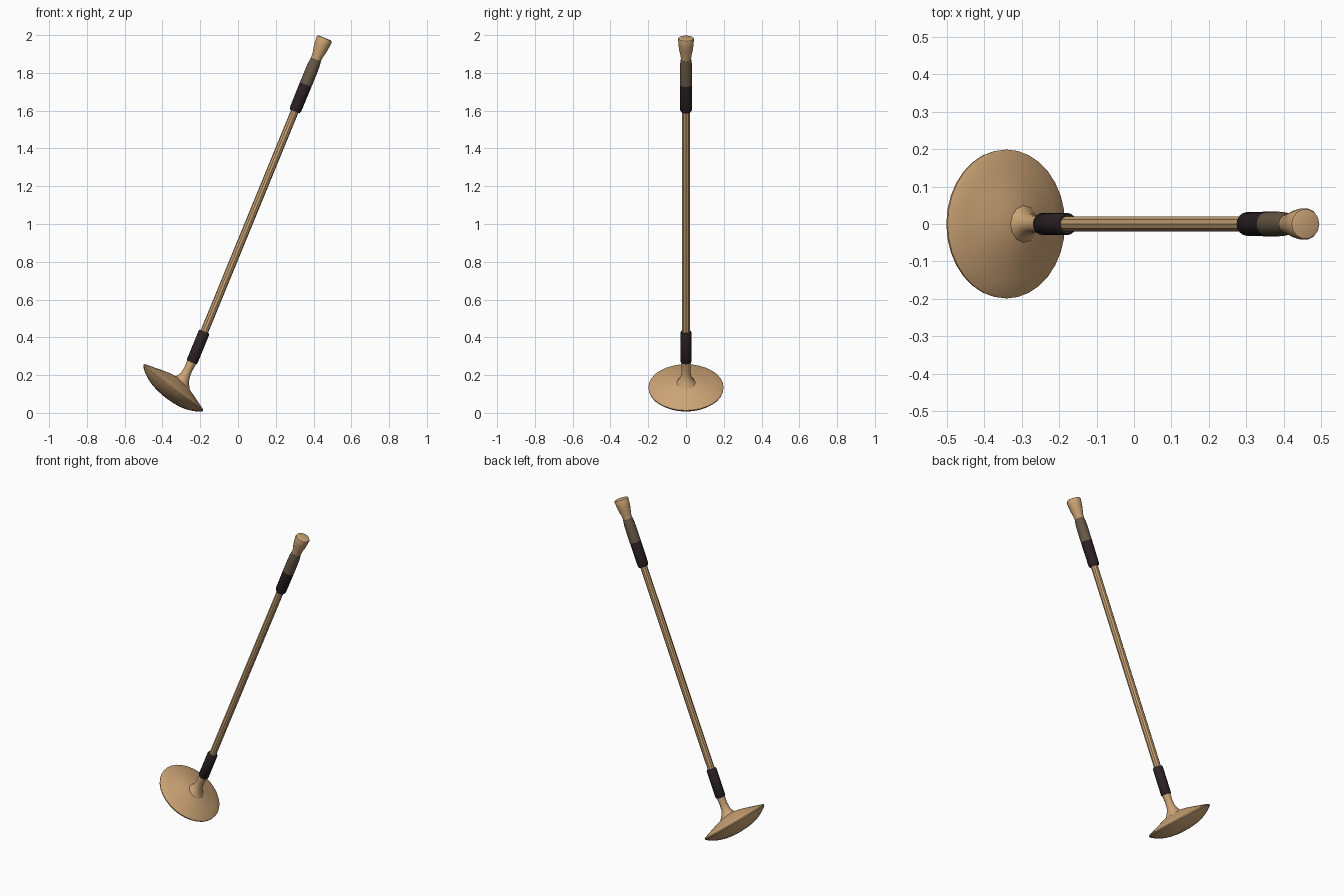
import bpy, bmesh, math
from mathutils import Vector

if "Cube" in bpy.data.objects:
    bpy.data.objects.remove(bpy.data.objects["Cube"])


def material(name, rgb):
    m = bpy.data.materials.new(name)
    m.diffuse_color = (*rgb, 1)
    m.use_nodes = True
    m.node_tree.nodes["Principled BSDF"].inputs["Base Color"].default_value = m.diffuse_color
    return m


WOOD = material("pale wood", (0.60, 0.37, 0.18))
DARK = material("dark wrap", (0.025, 0.016, 0.018))
TAUPE = material("worn wrap", (0.14, 0.10, 0.06))


def direction(lean):
    a = math.radians(lean)
    return Vector((math.sin(a), 0, math.cos(a)))


def loft(name, rings, sides, mat, smooth=None):
    """Skin circles given as (centre, lean in degrees, radius), with capped ends."""
    bm = bmesh.new()
    loops = []
    for centre, lean, radius in rings:
        d = direction(lean)
        side = Vector((d.z, 0, -d.x))
        loops.append([bm.verts.new(Vector(centre)
                      + side * radius * math.cos(2 * math.pi * i / sides)
                      + Vector((0, radius * math.sin(2 * math.pi * i / sides), 0)))
                      for i in range(sides)])
    for a, b in zip(loops, loops[1:]):
        for i in range(sides):
            j = (i + 1) % sides
            bm.faces.new((a[i], a[j], b[j], b[i]))
    bm.faces.new(loops[0][::-1])
    bm.faces.new(loops[-1])
    bmesh.ops.recalc_face_normals(bm, faces=bm.faces)
    me = bpy.data.meshes.new(name)
    bm.to_mesh(me)
    bm.free()
    me.materials.append(mat)
    ob = bpy.data.objects.new(name, me)
    bpy.context.collection.objects.link(ob)
    if smooth:
        bpy.ops.object.select_all(action='DESELECT')
        bpy.context.view_layer.objects.active = ob
        ob.select_set(True)
        bpy.ops.object.shade_smooth_by_angle(angle=math.radians(smooth))
    return ob


def straight(origin, lean, profile):
    """Turn (distance along the axis, radius) pairs into rings."""
    return [(Vector(origin) + direction(lean) * t, lean, r) for t, r in profile]


BASE, LEAN = (-0.245, 0, 0.267), 22.3      # shaft axis
HEAD, TILT = (-0.343, 0, 0.133), 37.9      # disc centre and tilt

# Disc head: a lens with a thin rim
loft("disc_head", straight(HEAD, TILT, [
    (-0.066, 0.012), (-0.064, 0.05), (-0.058, 0.09), (-0.048, 0.125),
    (-0.031, 0.162), (-0.014, 0.187), (-0.004, 0.198), (0.003, 0.199),
    (0.008, 0.192), (0.020, 0.155), (0.035, 0.11), (0.049, 0.065),
    (0.056, 0.03), (0.057, 0.01)]), 32, WOOD, 25)

# Flared neck that bends from the disc into the shaft
loft("neck", [
    ((-0.297, 0, 0.158), TILT, 0.052), ((-0.293, 0, 0.170), 36, 0.043),
    ((-0.287, 0, 0.184), 33, 0.033), ((-0.278, 0, 0.202), 29, 0.026),
    ((-0.264, 0, 0.230), 25, 0.023), ((-0.242, 0, 0.275), LEAN, 0.026)], 12, WOOD, 40)

# Straight shaft
loft("shaft", straight(BASE, LEAN, [(0.0, 0.021), (1.5, 0.021)]), 10, WOOD)

# Wrapped grips
loft("lower_grip", straight(BASE, LEAN, [
    (0.0, 0.026), (0.006, 0.030), (0.170, 0.030), (0.177, 0.026)]), 16, DARK, 40)
loft("upper_grip", straight(BASE, LEAN, [
    (1.436, 0.027), (1.446, 0.032), (1.59, 0.033)]), 16, DARK, 40)
loft("worn_grip", straight(BASE, LEAN, [
    (1.59, 0.033), (1.66, 0.033), (1.70, 0.032), (1.734, 0.028)]), 16, TAUPE, 40)

# Flared end knob
loft("end_knob", straight(BASE, LEAN, [
    (1.725, 0.027), (1.755, 0.029), (1.79, 0.037), (1.815, 0.040),
    (1.846, 0.043), (1.854, 0.040), (1.857, 0.030)]), 14, WOOD, 40)
